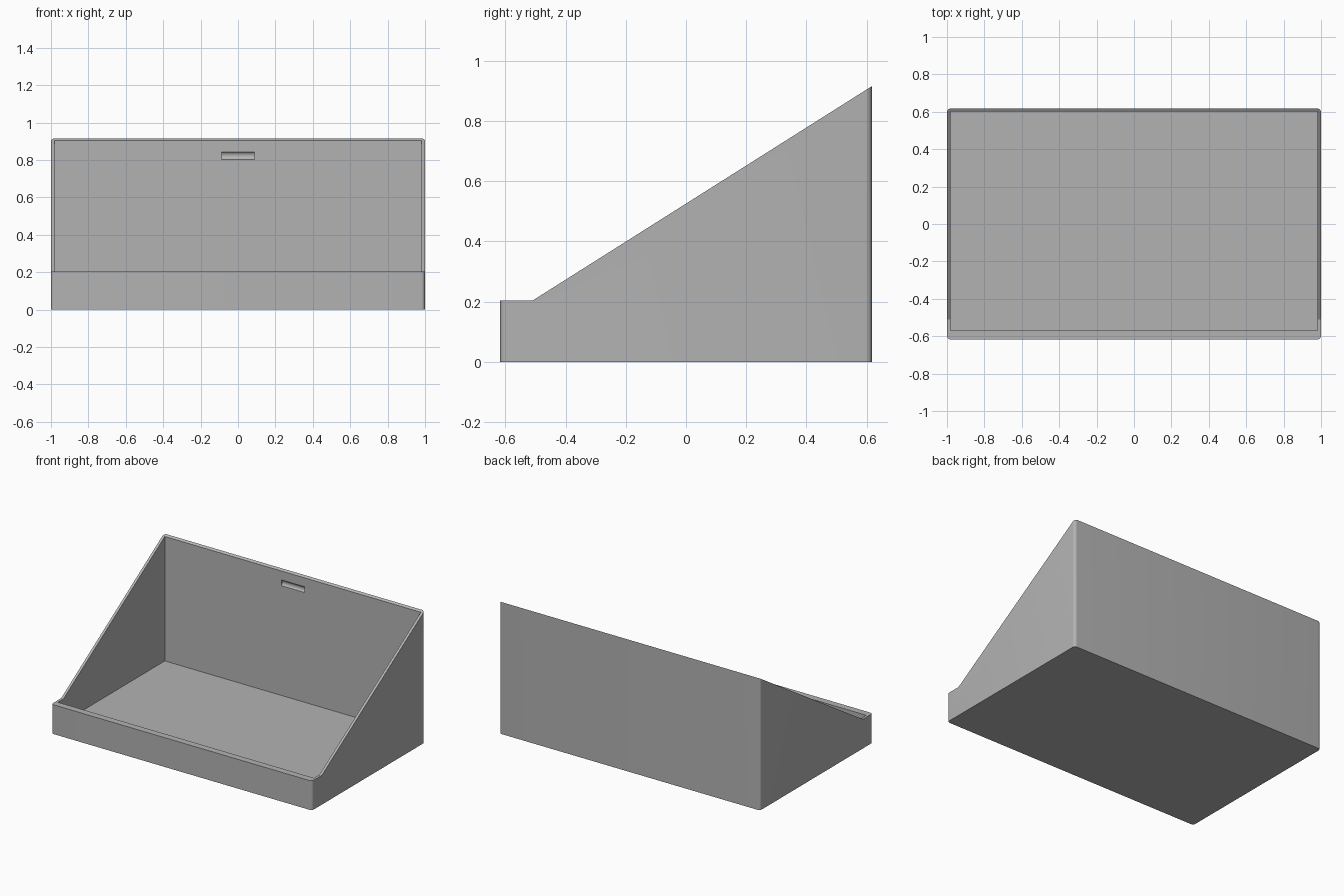
import bpy, math
from mathutils import Vector

if "Cube" in bpy.data.objects:
    bpy.data.objects.remove(bpy.data.objects["Cube"])

W, D = 1.0, 0.617            # half width, half depth
LIP, TOP, BEND = 0.203, 0.915, -0.51
R = 0.02                     # outer corner radius

grey = bpy.data.materials.new("light_grey")
grey.diffuse_color = (0.45, 0.45, 0.45, 1)
grey.use_nodes = True
grey.node_tree.nodes["Principled BSDF"].inputs["Base Color"].default_value = grey.diffuse_color


def prism(name, base, sweep):
    """Solid made by sweeping a planar outline along a vector."""
    n = len(base)
    verts = [Vector(p) for p in base]
    verts += [v + Vector(sweep) for v in verts]
    faces = [tuple(range(n))[::-1], tuple(range(n, 2 * n))]
    faces += [(i, (i + 1) % n, (i + 1) % n + n, i + n) for i in range(n)]
    me = bpy.data.meshes.new(name)
    me.from_pydata(verts, [], faces)
    me.materials.append(grey)
    ob = bpy.data.objects.new(name, me)
    bpy.context.collection.objects.link(ob)
    return ob


def side_prism(name, profile, half):
    """Sweep a (y, z) profile across x."""
    return prism(name, [(-half, y, z) for y, z in profile], (2 * half, 0, 0))


# Bin body: upright block with rounded vertical corners
outline = []
for k, (sx, sy) in enumerate([(1, 1), (-1, 1), (-1, -1), (1, -1)]):
    for i in range(9):
        a = math.pi / 2 * (k + i / 8)
        outline.append((sx * (W - R) + R * math.cos(a),
                        sy * (D - R) + R * math.sin(a), 0))
body = prism("bin", outline, (0, 0, 1.2))

# Sloped opening: low flat lip, then a straight rise to the back edge
slope = (TOP - LIP) / (D - BEND)
opening = side_prism("opening_cutter", [
    (-1, LIP), (BEND, LIP), (1, LIP + slope * (1 - BEND)), (1, 2), (-1, 2)], 1.5)

# Cavity: thin side and back walls, thicker floor and front wall
cavity = side_prism("cavity_cutter", [
    (-0.57, 0.042), (D - 0.016, 0.042), (D - 0.016, 1.6), (-0.57, 1.6)], 0.982)

# Shallow rounded finger groove on the inside of the back wall
h, depth = 0.02, 0.011
gr = (h * h + depth * depth) / (2 * depth)
cy, cz = D - 0.016 + depth - gr, 0.823
groove = side_prism("groove_cutter", [
    (cy + gr * math.cos(math.tau * i / 48), cz + gr * math.sin(math.tau * i / 48))
    for i in range(48)], 0.089)

bpy.context.view_layer.objects.active = body
body.select_set(True)
for cutter in (opening, cavity, groove):
    mod = body.modifiers.new("cut", 'BOOLEAN')
    mod.operation, mod.solver, mod.object = 'DIFFERENCE', 'EXACT', cutter
    bpy.ops.object.modifier_apply(modifier=mod.name)
    bpy.data.objects.remove(cutter)

bpy.ops.object.shade_smooth_by_angle(angle=math.radians(30))
